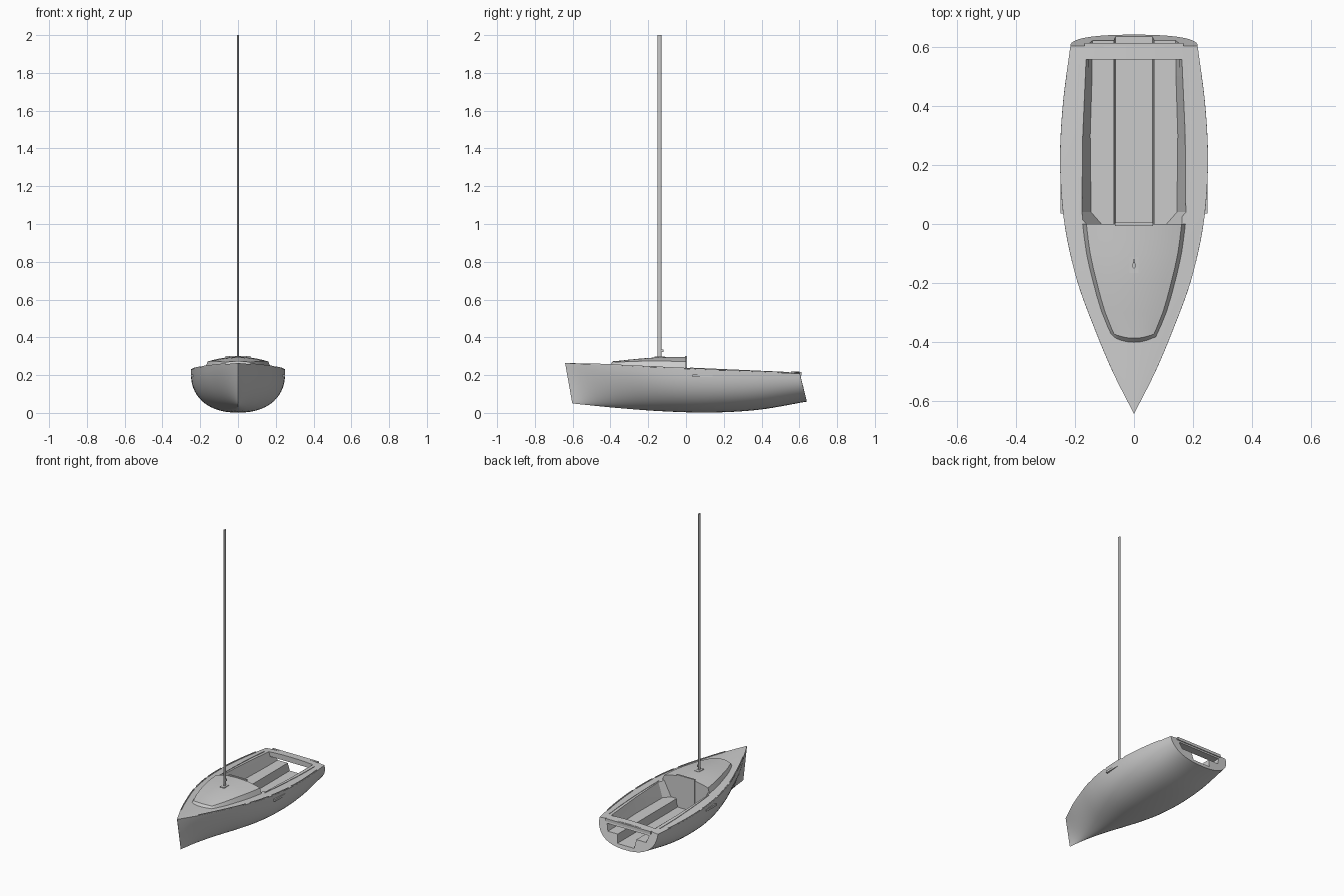
import bpy, bmesh, math
from mathutils import Vector

if "Cube" in bpy.data.objects:
    bpy.data.objects.remove(bpy.data.objects["Cube"])


def curve(table):
    """Smooth interpolation through (position, value) pairs."""
    def f(y):
        n = len(table)
        i = 0
        while i < n - 2 and y > table[i + 1][0]:
            i += 1
        def slope(k):
            a, b = table[max(k - 1, 0)], table[min(k + 1, n - 1)]
            return (b[1] - a[1]) / (b[0] - a[0])
        (x0, v0), (x1, v1) = table[i], table[i + 1]
        h = x1 - x0
        t = (y - x0) / h
        return ((2*t**3 - 3*t**2 + 1) * v0 + (t**3 - 2*t**2 + t) * h * slope(i)
                + (3*t**2 - 2*t**3) * v1 + (t**3 - t**2) * h * slope(i + 1))
    return f


half_beam = curve([(-.64, .001), (-.5, .072), (-.35, .135), (-.19, .193), (0, .235),
                   (.2, .25), (.4, .241), (.602, .215)])
keel = curve([(-.64, .05), (-.4, .026), (-.15, .008), (.1, .002), (.35, .017), (.602, .06)])
sheer = curve([(-.64, .264), (-.2, .243), (.2, .224), (.602, .208)])
fullness = curve([(-.64, 1.3), (-.3, 1.9), (0, 2.35), (.602, 2.4)])


def finish(ob, angle=30):
    bpy.ops.object.select_all(action='DESELECT')
    bpy.context.view_layer.objects.active = ob
    ob.select_set(True)
    bpy.ops.object.shade_smooth_by_angle(angle=math.radians(angle))
    return ob


def loft(name, rings, smooth=True):
    """Skin closed rings of points and cap both ends."""
    bm = bmesh.new()
    vs = [[bm.verts.new(p) for p in r] for r in rings]
    n = len(vs[0])
    for a, b in zip(vs, vs[1:]):
        for i in range(n):
            j = (i + 1) % n
            bm.faces.new((a[i], a[j], b[j], b[i]))
    bm.faces.new(vs[0])
    bm.faces.new(vs[-1])
    bmesh.ops.recalc_face_normals(bm, faces=bm.faces)
    me = bpy.data.meshes.new(name)
    bm.to_mesh(me)
    bm.free()
    ob = bpy.data.objects.new(name, me)
    bpy.context.collection.objects.link(ob)
    return finish(ob) if smooth else ob


def box(name, lo, hi):
    return loft(name, [[(lo[0], y, lo[2]), (hi[0], y, lo[2]), (hi[0], y, hi[2]), (lo[0], y, hi[2])]
                       for y in (lo[1], hi[1])])


def deck_z(x, y):
    w = half_beam(y)
    return sheer(y) + .048 * w * (1 - (x / w) ** 2)


# Hull with crowned deck and raked transom
def hull_ring(y):
    w, zs, zb, e = half_beam(y), sheer(y), keel(y), 2 / fullness(y)
    ring = []
    for i in range(-14, 15):
        t = abs(i) / 14 * math.pi / 2
        down = max(math.cos(t), 0) ** e if abs(i) < 14 else 0
        ring.append((math.copysign(w * math.sin(t) ** e, i), y + .038 * down, zs - (zs - zb) * down))
    for k in range(1, 8):
        x = w * (1 - k / 4)
        ring.append((x, y, deck_z(x, y)))
    return ring


hull = loft("hull", [hull_ring(-.64 + 1.242 * i / 36) for i in range(37)], False)


# Cockpit well, with seats and footwell, running out through the transom
def well_ring(y, seat_out, top_x, top_z):
    half = [(.062, .085), (.068, .14), (seat_out, .14), (top_x, top_z)]
    return [(x, y, z) for x, z in half] + [(-x, y, z) for x, z in reversed(half)]


well = loft("cockpit_cutter", [well_ring(0, .11, .193, .3), well_ring(.04, .145, .195, .3),
                               well_ring(.3, .148, .195, .3), well_ring(.556, .14, .187, .3)], False)
outlet = loft("transom_cutter", [well_ring(.5, .142, .156, .185), well_ring(.7, .14, .154, .185)], False)
for cutter in (well, outlet):
    mod = hull.modifiers.new("cut", 'BOOLEAN')
    mod.operation = 'DIFFERENCE'
    mod.solver = 'EXACT'
    mod.object = cutter
    bpy.context.view_layer.objects.active = hull
    bpy.ops.object.modifier_apply(modifier=mod.name)
    bpy.data.objects.remove(cutter)
finish(hull, 28)

# Coachroof with crowned top and sloping sides
roof_w = curve([(-.385, .077), (-.3, .112), (-.2, .14), (-.1, .163), (0, .176)])
roof_z = curve([(-.385, .272), (-.3, .282), (-.15, .294), (0, .297)])


def roof_ring(y, raised):
    w = roof_w(y)
    inner = w - .015
    bulge = .014 if y < -.36 else 0
    crown = .025 * (w / .175) ** 2
    ring = [(w, y, deck_z(w, y) - .006)]
    for k in range(13):
        u = 1 - k / 6
        x = u * inner
        z = roof_z(y) - crown * u * u if raised else deck_z(x, y) - .001
        ring.append((x, y - bulge * (1 - u * u), z))
    return ring + [(-w, y, deck_z(w, y) - .006)]


loft("coachroof", [roof_ring(-.387, False), roof_ring(-.372, True)]
     + [roof_ring(-.35 + .05 * i, True) for i in range(7)] + [roof_ring(0, True)])

# Companionway board
box("companionway_board", (-.065, -.006, .1), (.065, .005, .302))


# Strips following the deck edge and cockpit
def strip(name, side, y0, y1, offset, width, height):
    rings = []
    for i in range(9):
        y = y0 + (y1 - y0) * i / 8
        a = offset(y)
        b, z = a - width, deck_z(a, y)
        rings.append([(side * a, y, z - .006), (side * a, y, z + height),
                      (side * b, y, z + height), (side * b, y, z - .006)])
    loft(name, rings)


coaming_x = curve([(0, .184), (.2, .192), (.4, .193), (.56, .186)])
for side, label in ((1, "right"), (-1, "left")):
    for k, (a, b) in enumerate([(-.505, -.19), (-.155, -.005), (.02, .175), (.21, .505)]):
        strip(f"toe_rail_{label}_{k}", side, a, b, lambda y: half_beam(y) - .001, .006, .005)
    strip(f"cockpit_rail_{label}", side, .02, .54, coaming_x, .004, .003)
    # Side fitting on the topsides
    xs = sorted((side * .238, side * .249))
    box(f"side_fitting_{label}", (xs[0], .035, .19), (xs[1], .14, .204))

# Stern track
box("stern_track", (-.168, .598, .198), (.168, .612, .216))

# Mast step, mast and boom fitting
box("mast_step", (-.016, -.166, .28), (.016, -.112, .2975))
loft("mast", [[(.006 * math.cos(a), -.14 + .01 * math.sin(a), z)
               for a in [i * math.tau / 20 for i in range(20)]] for z in (.285, 2.0)])
box("boom_fitting", (-.003, -.132, .323), (.003, -.12, .336))
